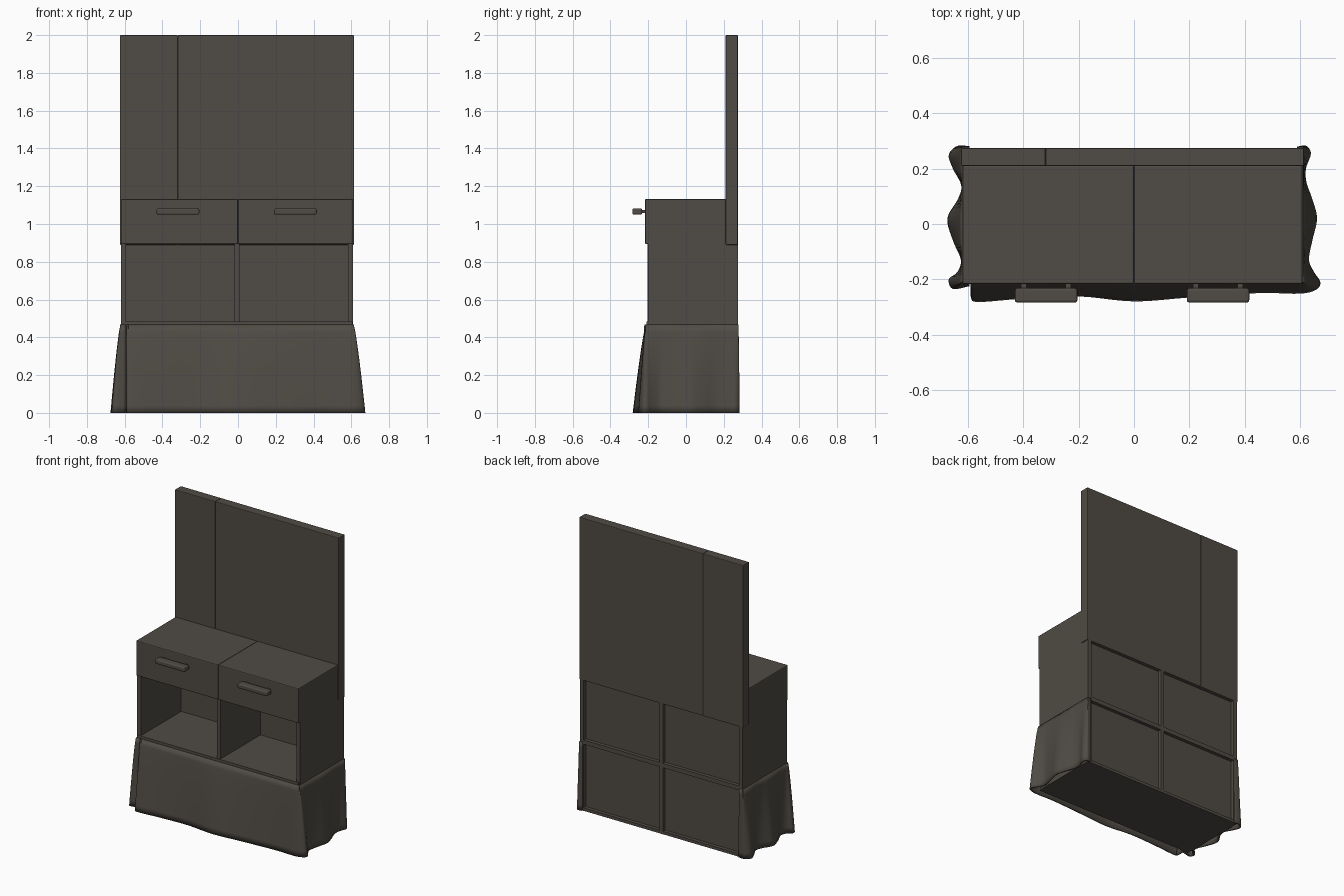
import bpy, bmesh
from mathutils import Vector

if "Cube" in bpy.data.objects:
    bpy.data.objects.remove(bpy.data.objects["Cube"])

wood = bpy.data.materials.new("dark_brown_grey")
wood.diffuse_color = (0.080, 0.071, 0.059, 1)
wood.use_nodes = True
wood.node_tree.nodes["Principled BSDF"].inputs["Base Color"].default_value = wood.diffuse_color


def finish(name, bm):
    me = bpy.data.meshes.new(name)
    bm.to_mesh(me)
    bm.free()
    me.materials.append(wood)
    ob = bpy.data.objects.new(name, me)
    bpy.context.collection.objects.link(ob)
    return ob


def box(name, x0, x1, y0, y1, z0, z1, bevel=0.0, segs=2):
    bm = bmesh.new()
    bmesh.ops.create_cube(bm, size=1)
    for v in bm.verts:
        v.co = Vector(((x0 + x1) / 2 + v.co.x * (x1 - x0),
                       (y0 + y1) / 2 + v.co.y * (y1 - y0),
                       (z0 + z1) / 2 + v.co.z * (z1 - z0)))
    if bevel:
        bmesh.ops.bevel(bm, geom=bm.edges[:], offset=bevel, segments=segs,
                        affect='EDGES', profile=0.5)
    return finish(name, bm)


def smooth_path(pts, n=5):
    """Catmull-Rom curve through the control points."""
    p = [Vector(q) for q in pts]
    p = [2 * p[0] - p[1]] + p + [2 * p[-1] - p[-2]]
    out = []
    for i in range(1, len(p) - 2):
        a, b, c, d = p[i - 1:i + 3]
        for k in range(n):
            t = k / n
            out.append(0.5 * (2 * b + (c - a) * t + (2 * a - 5 * b + 4 * c - d) * t * t
                              + (3 * b - a - 3 * c + d) * t ** 3))
    return out + [p[-2]]


def curtain(name, hem, top_z=0.467, rows=12):
    """Cloth sheet: wavy at the hem, gathered flat to the cabinet at the top."""
    bm = bmesh.new()
    path = smooth_path(hem)
    grid = []
    for j in range(rows + 1):
        t = 1 - j / rows
        f = t ** 0.8
        row = []
        for q in path:
            tx = min(max(q.x, -0.623), 0.613)
            ty = min(max(q.y, -0.213), 0.278)
            row.append(bm.verts.new((tx + (q.x - tx) * f, ty + (q.y - ty) * f, top_z * (1 - t))))
        grid.append(row)
    for j in range(rows):
        for i in range(len(path) - 1):
            bm.faces.new((grid[j][i], grid[j][i + 1], grid[j + 1][i + 1], grid[j + 1][i]))
    ob = finish(name, bm)
    mod = ob.modifiers.new("thickness", 'SOLIDIFY')
    mod.thickness = 0.01
    mod.offset = -1
    bpy.ops.object.select_all(action='DESELECT')
    ob.select_set(True)
    bpy.context.view_layer.objects.active = ob
    bpy.ops.object.shade_smooth_by_angle(angle=0.8)


# tall back board in two planks with a thin seam
box("back_board_left", -0.625, -0.32, 0.21, 0.275, 0.89, 2.0, 0.004)
box("back_board_right", -0.32, 0.615, 0.21, 0.275, 0.89, 2.0, 0.004)

# drawer block with a seam in the middle of the top
box("drawer_left", -0.62, 0.0, -0.217, 0.212, 0.893, 1.132, 0.006)
box("drawer_right", 0.0, 0.61, -0.217, 0.212, 0.893, 1.132, 0.006)

# handles on short posts
for side, hx in (("left", -0.318), ("right", 0.304)):
    box("handle_" + side, hx - 0.113, hx + 0.113, -0.284, -0.232, 1.049, 1.082, 0.009, 3)
    for dx in (-0.08, 0.08):
        box("handle_post_" + side, hx + dx - 0.01, hx + dx + 0.01, -0.245, -0.21, 1.057, 1.074)

# open carcass: sides, divider, shelf, floor and recessed back
box("side_left", -0.62, -0.592, -0.205, 0.275, 0.465, 0.9)
box("side_right", 0.583, 0.61, -0.2, 0.275, 0.465, 0.9)
box("lower_side_left", -0.62, -0.592, -0.18, 0.275, 0.0, 0.47)
box("lower_side_right", 0.583, 0.61, -0.18, 0.275, 0.0, 0.47)
box("divider", -0.018, 0.008, -0.2, 0.275, 0.0, 0.9)
box("shelf", -0.615, 0.605, -0.208, 0.274, 0.455, 0.484)
box("floor_board", -0.615, 0.605, -0.205, 0.274, 0.0, 0.02)
box("recessed_back", -0.6, 0.59, 0.232, 0.25, 0.01, 0.9)

# cloth skirt: one piece on the left, one around the front and right
curtain("skirt_left", [
    (-.595, .282), (-.64, .282), (-.67, .25), (-.655, .2), (-.625, .14), (-.637, .09),
    (-.675, .02), (-.655, -.06), (-.626, -.13), (-.64, -.175), (-.67, -.2),
    (-.655, -.235), (-.595, -.225)])
curtain("skirt_front_right", [
    (-.588, -.2), (-.59, -.265), (-.56, -.282), (-.4, -.27), (-.2, -.262), (0, -.28),
    (.2, -.266), (.45, -.25), (.6, -.252), (.66, -.237), (.674, -.21), (.652, -.175),
    (.633, -.13), (.645, -.06), (.662, .02), (.645, .09), (.624, .15), (.622, .2),
    (.64, .255), (.622, .283), (.59, .28)])
